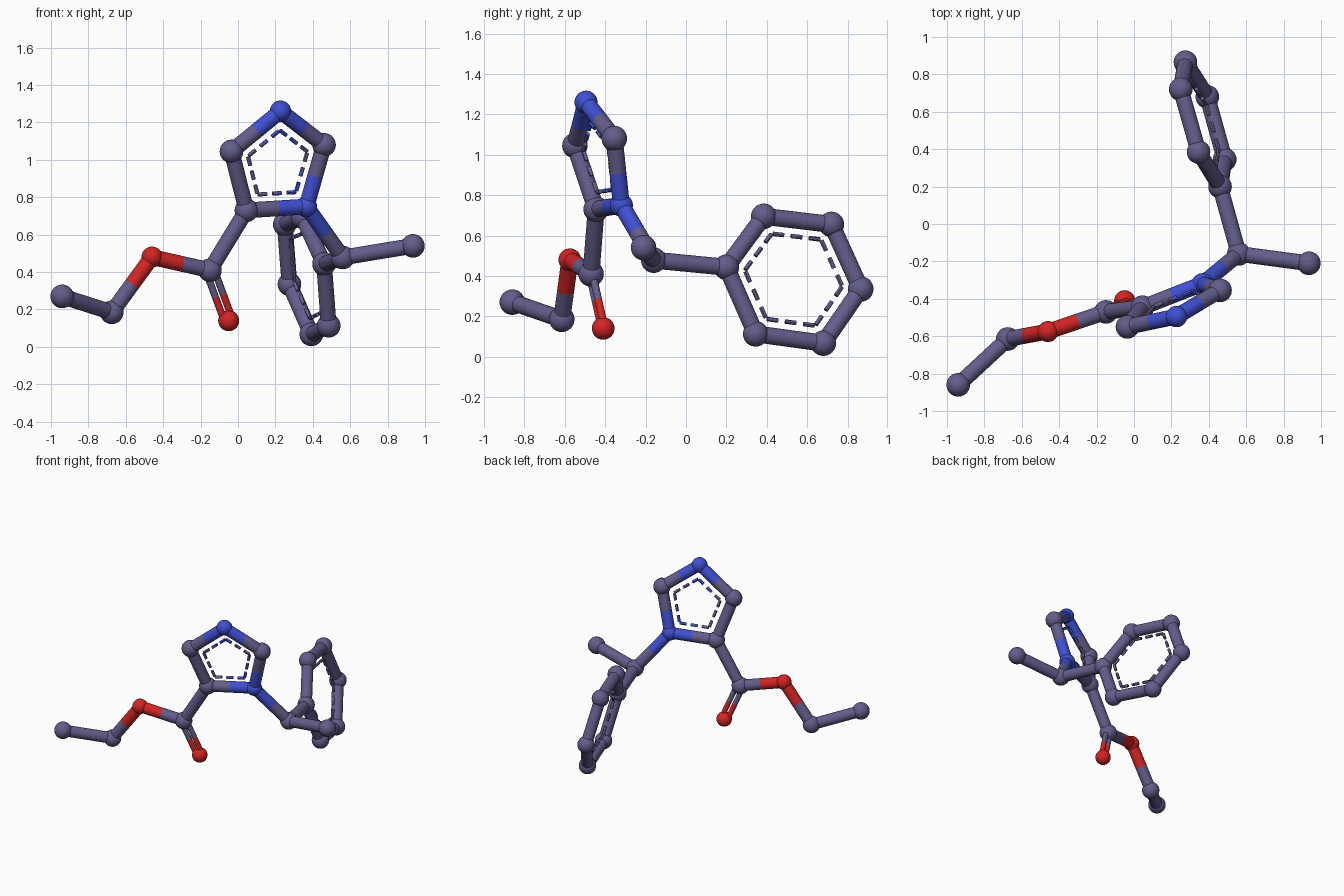
import bpy
from mathutils import Vector

cube = bpy.data.objects.get("Cube")
if cube:
    bpy.data.objects.remove(cube, do_unlink=True)


def make_material(name, rgb):
    mat = bpy.data.materials.new(name)
    mat.use_nodes = True
    colour = (*rgb, 1.0)
    mat.diffuse_color = colour
    mat.node_tree.nodes["Principled BSDF"].inputs["Base Color"].default_value = colour
    return mat


# Element colour and ball radius
ELEMENTS = {
    "C": (make_material("slate purple", (0.125, 0.11, 0.255)), 0.063, "carbon"),
    "N": (make_material("blue", (0.05, 0.08, 0.65)), 0.057, "nitrogen"),
    "O": (make_material("red", (0.65, 0.018, 0.018)), 0.056, "oxygen"),
}
BOND_RADIUS = 0.042
DOUBLE_RADIUS = 0.019
DOUBLE_OFFSET = 0.023
DASH_RADIUS = 0.011
RING_INSET = 0.083

# Atom: element and position
ATOMS = {
    "ethyl_end": ("C", (-0.94, -0.86, 0.27)),
    "ethyl_middle": ("C", (-0.675, -0.615, 0.185)),
    "ester_oxygen": ("O", (-0.46, -0.575, 0.48)),
    "carbonyl_carbon": ("C", (-0.15, -0.47, 0.41)),
    "carbonyl_oxygen": ("O", (-0.05, -0.41, 0.14)),
    "five_ring_a": ("C", (0.045, -0.445, 0.73)),
    "five_ring_b": ("N", (0.366, -0.32, 0.75)),
    "five_ring_c": ("C", (0.46, -0.355, 1.08)),
    "five_ring_d": ("N", (0.227, -0.495, 1.26)),
    "five_ring_e": ("C", (-0.035, -0.55, 1.045)),
    "link_carbon": ("C", (0.56, -0.16, 0.478)),
    "methyl_end": ("C", (0.935, -0.21, 0.54)),
    "six_ring_a": ("C", (0.46, 0.2, 0.443)),
    "six_ring_b": ("C", (0.345, 0.385, 0.695)),
    "six_ring_c": ("C", (0.25, 0.72, 0.655)),
    "six_ring_d": ("C", (0.275, 0.865, 0.335)),
    "six_ring_e": ("C", (0.392, 0.68, 0.067)),
    "six_ring_f": ("C", (0.485, 0.345, 0.113)),
}
SINGLE_BONDS = [
    ("ethyl_end", "ethyl_middle"), ("ethyl_middle", "ester_oxygen"),
    ("ester_oxygen", "carbonyl_carbon"), ("carbonyl_carbon", "five_ring_a"),
    ("five_ring_b", "link_carbon"), ("link_carbon", "methyl_end"),
    ("link_carbon", "six_ring_a"),
]
RINGS = [["five_ring_" + s for s in "abcde"], ["six_ring_" + s for s in "abcdef"]]


def position(atom):
    return Vector(ATOMS[atom][1])


def finish(name, mat):
    obj = bpy.context.object
    obj.name = name
    obj.data.materials.append(mat)
    bpy.ops.object.shade_smooth_by_angle()
    return obj


def rod(name, start, end, radius, mat, sides=24):
    axis = end - start
    bpy.ops.mesh.primitive_cylinder_add(
        vertices=sides, radius=radius, depth=axis.length,
        location=(start + end) / 2,
        rotation=axis.to_track_quat("Z", "Y").to_euler())
    return finish(name, mat)


def split_rod(name, a, b, radius, shift=Vector()):
    """Rod between two atoms, each half in the colour of its own atom."""
    start, end = position(a) + shift, position(b) + shift
    middle = (start + end) / 2
    mat_a, mat_b = ELEMENTS[ATOMS[a][0]][0], ELEMENTS[ATOMS[b][0]][0]
    if mat_a == mat_b:
        rod(name, start, end, radius, mat_a)
    else:
        rod(name + "_first_half", start, middle, radius, mat_a)
        rod(name + "_second_half", middle, end, radius, mat_b)


# Atom balls
for atom, (element, place) in ATOMS.items():
    material, size, label = ELEMENTS[element]
    bpy.ops.mesh.primitive_uv_sphere_add(segments=32, ring_count=20, radius=size, location=place)
    finish(f"{atom}_{label}_ball", material)

# Single bonds
for a, b in SINGLE_BONDS:
    split_rod(f"{a}_bond", a, b, BOND_RADIUS)

# Double bond: two thin rods side by side in the plane of the neighbours
axis = (position("carbonyl_oxygen") - position("carbonyl_carbon")).normalized()
side = position("five_ring_a") - position("ester_oxygen")
side = (side - axis * side.dot(axis)).normalized()
for name, sign in (("inner", 1), ("outer", -1)):
    split_rod(f"double_bond_{name}", "carbonyl_carbon", "carbonyl_oxygen",
              DOUBLE_RADIUS, side * sign * DOUBLE_OFFSET)

# Rings: thick outer bonds and a dashed inner outline
for ring in RINGS:
    centre = sum((position(a) for a in ring), Vector()) / len(ring)
    for a, b in zip(ring, ring[1:] + ring[:1]):
        split_rod(f"{a}_bond", a, b, BOND_RADIUS)
        pa, pb = position(a), position(b)
        shrink = RING_INSET / ((pa + pb) / 2 - centre).length
        start, end = pa.lerp(centre, shrink), pb.lerp(centre, shrink)
        mat_a, mat_b = ELEMENTS[ATOMS[a][0]][0], ELEMENTS[ATOMS[b][0]][0]
        # Three dashes; the middle one changes colour halfway
        for t0, t1, mat in ((0.02, 0.24, mat_a), (0.39, 0.5, mat_a),
                            (0.5, 0.61, mat_b), (0.76, 0.98, mat_b)):
            rod(f"{a}_dash", start.lerp(end, t0), start.lerp(end, t1), DASH_RADIUS, mat, 12)
